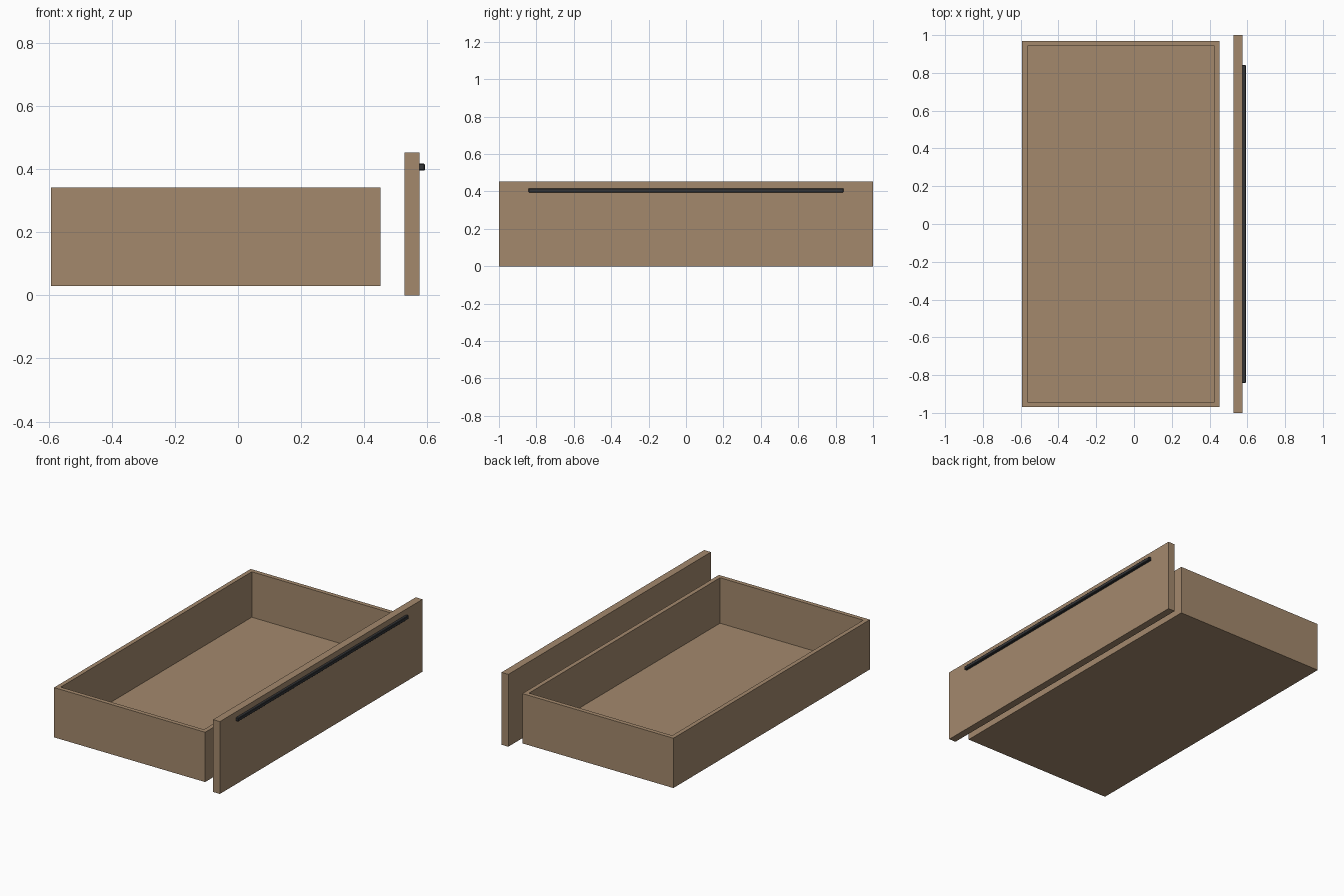
import bpy, bmesh

if "Cube" in bpy.data.objects:
    bpy.data.objects.remove(bpy.data.objects["Cube"])


def material(name, rgb):
    m = bpy.data.materials.new(name)
    m.diffuse_color = (*rgb, 1)
    m.use_nodes = True
    m.node_tree.nodes["Principled BSDF"].inputs["Base Color"].default_value = m.diffuse_color
    return m


wood = material("light brown wood", (0.37, 0.25, 0.152))
dark = material("dark metal", (0.033, 0.035, 0.039))


def box(name, x, y, z, mat, bevel=0):
    """Box from (min, max) ranges, optionally with bevelled edges."""
    bm = bmesh.new()
    bmesh.ops.create_cube(bm, size=1)
    for v in bm.verts:
        v.co = [r[0] if c < 0 else r[1] for c, r in zip(v.co, (x, y, z))]
    if bevel:
        bmesh.ops.bevel(bm, geom=bm.edges[:], offset=bevel, segments=1,
                        affect='EDGES', profile=0.5)
    me = bpy.data.meshes.new(name)
    bm.to_mesh(me)
    bm.free()
    me.materials.append(mat)
    ob = bpy.data.objects.new(name, me)
    bpy.context.collection.objects.link(ob)
    return ob


X0, X1, Y, Z0, Z1, T = -0.592, 0.452, 0.97, 0.03, 0.341, 0.027
FLOOR = Z0 + T

# Drawer box: long end panels overlap the inner back and front walls
box("side_panel_near", (X0, X1), (-Y, -Y + T), (Z0, Z1), wood)
box("side_panel_far", (X0, X1), (Y - T, Y), (Z0, Z1), wood)
box("back_wall", (X0, X0 + T), (-Y + T, Y - T), (Z0, Z1), wood)
box("inner_front_wall", (X1 - T, X1), (-Y + T, Y - T), (Z0, Z1), wood)
box("bottom_panel", (X0 + T, X1 - T), (-Y + T, Y - T), (Z0, FLOOR), wood)

# Separate front panel with a long bar handle
box("front_panel", (0.528, 0.575), (-1, 1), (0, 0.452), wood)
box("bar_handle", (0.571, 0.592), (-0.842, 0.842), (0.395, 0.417), dark, 0.003)
